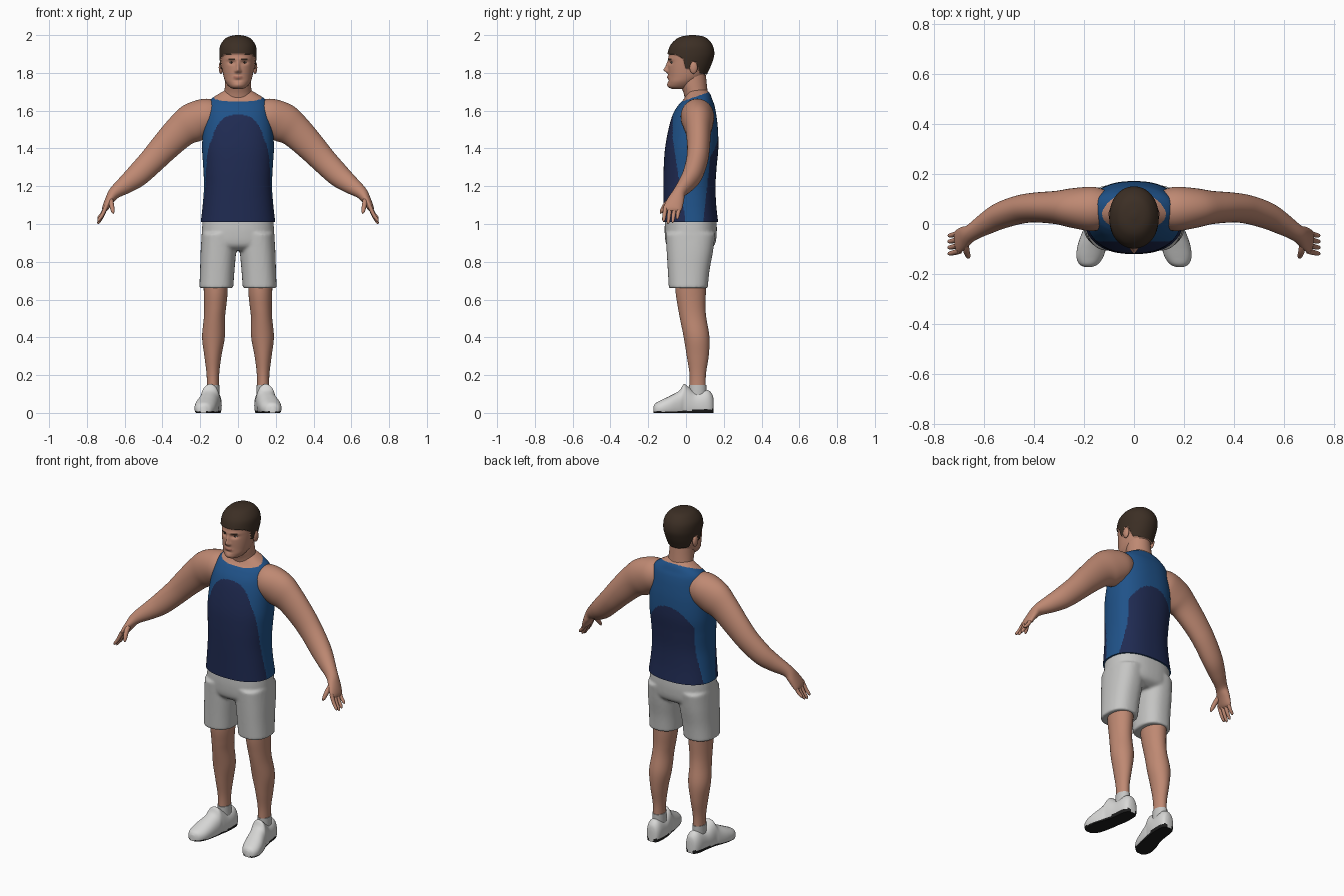
import bpy, bmesh
from math import cos, sin, pi, exp, sqrt, radians
from mathutils import Vector

if "Cube" in bpy.data.objects:
    bpy.data.objects.remove(bpy.data.objects["Cube"])

X, Y, Z = Vector((1, 0, 0)), Vector((0, 1, 0)), Vector((0, 0, 1))


def material(name, r, g, b):
    m = bpy.data.materials.new(name)
    m.use_nodes = True
    m.diffuse_color = (r, g, b, 1)
    node = next(n for n in m.node_tree.nodes if n.type == "BSDF_PRINCIPLED")
    node.inputs["Base Color"].default_value = (r, g, b, 1)
    node.inputs["Roughness"].default_value = 0.8
    return m


skin = material("skin", .52, .25, .17)
lips = material("lips", .42, .17, .12)
hair = material("dark brown hair", .045, .028, .018)
navy = material("navy cloth", .014, .024, .085)
blue = material("blue cloth", .014, .085, .25)
grey = material("pale grey cloth", .56, .56, .55)
white = material("white shoe", .68, .68, .67)
black = material("black sole", .012, .012, .012)
eye_white = material("eye white", .5, .46, .42)


def spline(points, steps):
    """Smooth stations through the given points."""
    p = [points[0]] + list(points) + [points[-1]]
    out = []
    for i in range(1, len(p) - 2):
        for k in range(steps):
            t = k / steps
            out.append([b + .5 * t * (c - a + t * (2*a - 5*b + 4*c - d + t * (3*(b - c) + d - a)))
                        for a, b, c, d in zip(*p[i - 1:i + 3])])
    return out + [list(points[-1])]


def tube(bm, points, ref=Y, axis=None, power=2, segs=32, steps=5, side=1):
    """Loft elliptical sections; each station is x, y, z, radius across, radius along ref."""
    rows = spline(points, steps)
    rings = []
    for i, (x, y, z, ra, rb) in enumerate(rows):
        a, b = rows[max(i - 1, 0)], rows[min(i + 1, len(rows) - 1)]
        t = axis or (Vector(b[:3]) - Vector(a[:3])).normalized()
        v = (ref - t * ref.dot(t)).normalized()
        u = t.cross(v)
        ring = []
        for k in range(segs):
            c, s = cos(2 * pi * k / segs), sin(2 * pi * k / segs)
            c, s = [(abs(q) ** (2 / power)) * (1 if q > 0 else -1) for q in (c, s)]
            co = Vector((x, y, z)) + u * c * max(ra, .001) + v * s * max(rb, .001)
            co.x *= side
            ring.append(bm.verts.new(co))
        rings.append(ring)
    for r, q in zip(rings, rings[1:]):
        for k in range(segs):
            n = (k + 1) % segs
            bm.faces.new((r[k], r[n], q[n], q[k]))
    bm.faces.new(rings[0])
    bm.faces.new(rings[-1])
    bmesh.ops.recalc_face_normals(bm, faces=bm.faces[:])


def finish(bm, name, mats, rule=None, angle=50):
    for f in bm.faces:
        f.smooth = True
        if rule:
            f.material_index = rule(f.calc_center_median())
    me = bpy.data.meshes.new(name)
    bm.to_mesh(me)
    bm.free()
    me.set_sharp_from_angle(angle=radians(angle))
    for m in mats:
        me.materials.append(m)
    ob = bpy.data.objects.new(name, me)
    bpy.context.collection.objects.link(ob)
    return ob


def part(name, mat, points, **kw):
    bm = bmesh.new()
    tube(bm, points, **kw)
    return finish(bm, name, [mat])


def ball(name, mat, centre, size):
    bm = bmesh.new()
    bmesh.ops.create_uvsphere(bm, u_segments=24, v_segments=14, radius=1)
    for v in bm.verts:
        v.co = Vector(centre) + Vector(a * b for a, b in zip(v.co, size))
    return finish(bm, name, [mat], angle=180)


def ramp(x, table):
    for (a, p), (b, q) in zip(table, table[1:]):
        if x < b:
            return p + (q - p) * max(0, (x - a) / (b - a))
    return table[-1][1]


# Shirt: two dark arched panels, blue sides and yoke, skin above the collar
def shirt_rule(c):
    if c.z > 1.656 + .35 * c.y:
        return 2
    front = c.y < .03
    wide, base, rise = (.178, 1.35, .245) if front else (.19, 1.15, .31)
    arch = base + rise * sqrt(max(0, 1 - (c.x / wide) ** 2))
    up = min(1, (c.z - 1) / .45)
    inside = c.y < -.07 * up if front else c.y > .09 + .05 * up
    return 0 if c.z < arch and inside else 1


bm = bmesh.new()
tube(bm, [(0, .025, 1.01, .197, .145), (0, .02, 1.1, .187, .14), (0, .018, 1.2, .18, .138),
          (0, .022, 1.3, .184, .14), (0, .03, 1.4, .19, .141), (0, .038, 1.5, .185, .131),
          (0, .045, 1.58, .173, .115), (0, .055, 1.63, .163, .095), (0, .063, 1.66, .145, .076),
          (0, .065, 1.69, .1, .062), (0, .06, 1.71, .065, .05)],
     axis=Z, power=2.35, segs=160, steps=14)
finish(bm, "shirt", [navy, blue, skin], shirt_rule)

# Shorts: hips and two legs fused into one cloth
bm = bmesh.new()
tube(bm, [(0, .025, 1.04, .185, .135), (0, .025, .96, .191, .138),
          (0, .024, .89, .188, .128), (0, .02, .86, .15, .09)], axis=Z, power=2.4, segs=48)
for s in (1, -1):
    tube(bm, [(.098, .024, .95, .094, .132), (.104, .02, .85, .094, .122),
              (.11, .014, .75, .091, .11), (.115, .012, .66, .09, .103)],
         axis=Z, power=2.4, segs=48, side=s)
shorts = finish(bm, "shorts", [grey])
fuse = shorts.modifiers.new("fuse", "REMESH")
fuse.mode = "VOXEL"
fuse.voxel_size = .008
fuse.use_smooth_shade = True
soften = shorts.modifiers.new("soften", "SMOOTH")
soften.factor, soften.iterations = .5, 5

# Neck
part("neck", skin, [(0, .062, 1.64, .085, .065), (0, .052, 1.69, .073, .064),
                    (0, .04, 1.74, .069, .07), (0, .035, 1.79, .066, .07)], axis=Z)

# Head: lofted skull, then soft bumps for the face and a raised cap of hair
HAIRLINE = [(-.12, 1.902), (-.05, 1.895), (-.015, 1.875), (-.004, 1.825), (.02, 1.822),
            (.03, 1.862), (.055, 1.858), (.07, 1.8), (.15, 1.785)]
FACE = [(0, 1.815, .011, .014, .02), (0, 1.838, .009, .022, .011), (.012, 1.809, .007, .008, .007),
        (.034, 1.855, .018, .01, -.011), (.03, 1.873, .03, .008, .004), (0, 1.777, .022, .008, .006),
        (0, 1.76, .02, .006, -.004), (0, 1.737, .022, .012, .005)]


def is_hair(c):
    return c.z > ramp(c.y, HAIRLINE)


def head_rule(c):
    if is_hair(c):
        return 1
    if c.y < -.05 and .014 < abs(c.x) < .05 and abs(c.z - 1.874) < .004:
        return 1
    return 2 if c.y < -.07 and abs(c.x) < .024 and abs(c.z - 1.777) < .006 else 0


bm = bmesh.new()
tube(bm, [(0, -.035, 1.714, .022, .035), (0, -.03, 1.725, .045, .062), (0, -.018, 1.75, .065, .077),
          (0, 0, 1.78, .076, .094), (0, .01, 1.82, .083, .105), (0, .019, 1.86, .088, .113),
          (0, .026, 1.9, .091, .116), (0, .029, 1.94, .087, .106), (0, .032, 1.97, .068, .082),
          (0, .034, 1.985, .045, .055), (0, .034, 1.992, .01, .012)],
     axis=Z, power=2.1, segs=160, steps=10)
bm.normal_update()
for v in bm.verts:
    if is_hair(v.co):
        v.co += v.normal * .008
    elif v.co.y < -.02:
        v.co.y -= sum(h * exp(-((abs(v.co.x) - x) / w) ** 2 - ((v.co.z - z) / t) ** 2)
                      for x, z, w, t, h in FACE)
finish(bm, "head", [skin, hair, lips], head_rule, 70)

for s, side in ((1, "left_"), (-1, "right_")):
    # Eyes and ears
    ball(side + "eye", eye_white, (.034 * s, -.07, 1.855), (.013, .009, .006))
    ball(side + "iris", hair, (.034 * s, -.076, 1.855), (.006, .005, .005))
    ball(side + "ear", skin, (.09 * s, .04, 1.828), (.012, .021, .033))

    # Arm and palm in one sweep
    part(side + "arm", skin,
         [(.1, .06, 1.58, .07, .07), (.16, .06, 1.57, .096, .088), (.24, .064, 1.535, .104, .08),
          (.305, .066, 1.49, .089, .067), (.39, .066, 1.405, .077, .06),
          (.455, .058, 1.335, .069, .057), (.53, .034, 1.26, .062, .053),
          (.59, .002, 1.212, .05, .044), (.65, -.035, 1.168, .034, .034),
          (.678, -.052, 1.13, .025, .043), (.702, -.07, 1.085, .017, .048),
          (.71, -.074, 1.068, .008, .036)], side=s, segs=40)

    # Fingers and thumb
    for i, name in enumerate(("index", "middle", "ring", "little")):
        y = -.108 + .024 * i
        drop = (.068, .08, .074, .055)[i]
        part(side + name + "_finger", skin,
             [(.697, y, 1.095, .011, .012), (.718, y - .006, 1.08 - drop * .45, .01, .0105),
              (.737, y - .01, 1.083 - drop * .9, .008, .008),
              (.741, y - .011, 1.08 - drop, .002, .002)], side=s, segs=12)
    part(side + "thumb", skin,
         [(.675, -.07, 1.135, .014, .016), (.67, -.105, 1.105, .013, .014),
          (.663, -.128, 1.07, .01, .01), (.66, -.135, 1.055, .003, .003)], side=s, segs=12)

    # Leg and sock
    part(side + "leg", skin,
         [(.12, .025, .74, .065, .082), (.118, .025, .64, .063, .08), (.121, .03, .56, .058, .073),
          (.125, .038, .5, .056, .07), (.13, .056, .4, .06, .068), (.133, .062, .3, .045, .058),
          (.133, .062, .2, .033, .043), (.133, .062, .1, .032, .044)], axis=Z, side=s)
    part(side + "sock", grey, [(.133, .062, .06, .036, .046), (.133, .062, .148, .035, .046)],
         axis=Z, side=s)

    # Shoe: stations of y, centre x, half width and height, flattened on the ground
    shape = [(.146, .13, .015, .07), (.138, .13, .033, .1), (.11, .132, .045, .122),
             (.05, .136, .049, .112), (.01, .143, .05, .14), (-.012, .148, .05, .152),
             (-.035, .154, .054, .118), (-.085, .167, .058, .09), (-.13, .176, .054, .068),
             (-.16, .181, .038, .052), (-.172, .183, .015, .035)]
    bm = bmesh.new()
    tube(bm, [(x, y, .35 * h, w, .65 * h) for y, x, w, h in shape],
         ref=Z, axis=Y, power=2.2, segs=48, side=s)
    for v in bm.verts:
        v.co.z = max(v.co.z, 0)
    bmesh.ops.dissolve_degenerate(bm, dist=.0001, edges=bm.edges[:])
    finish(bm, side + "shoe", [white, black],
           lambda c: int(c.z < (.02 if c.y > .03 else .008)), 60)
